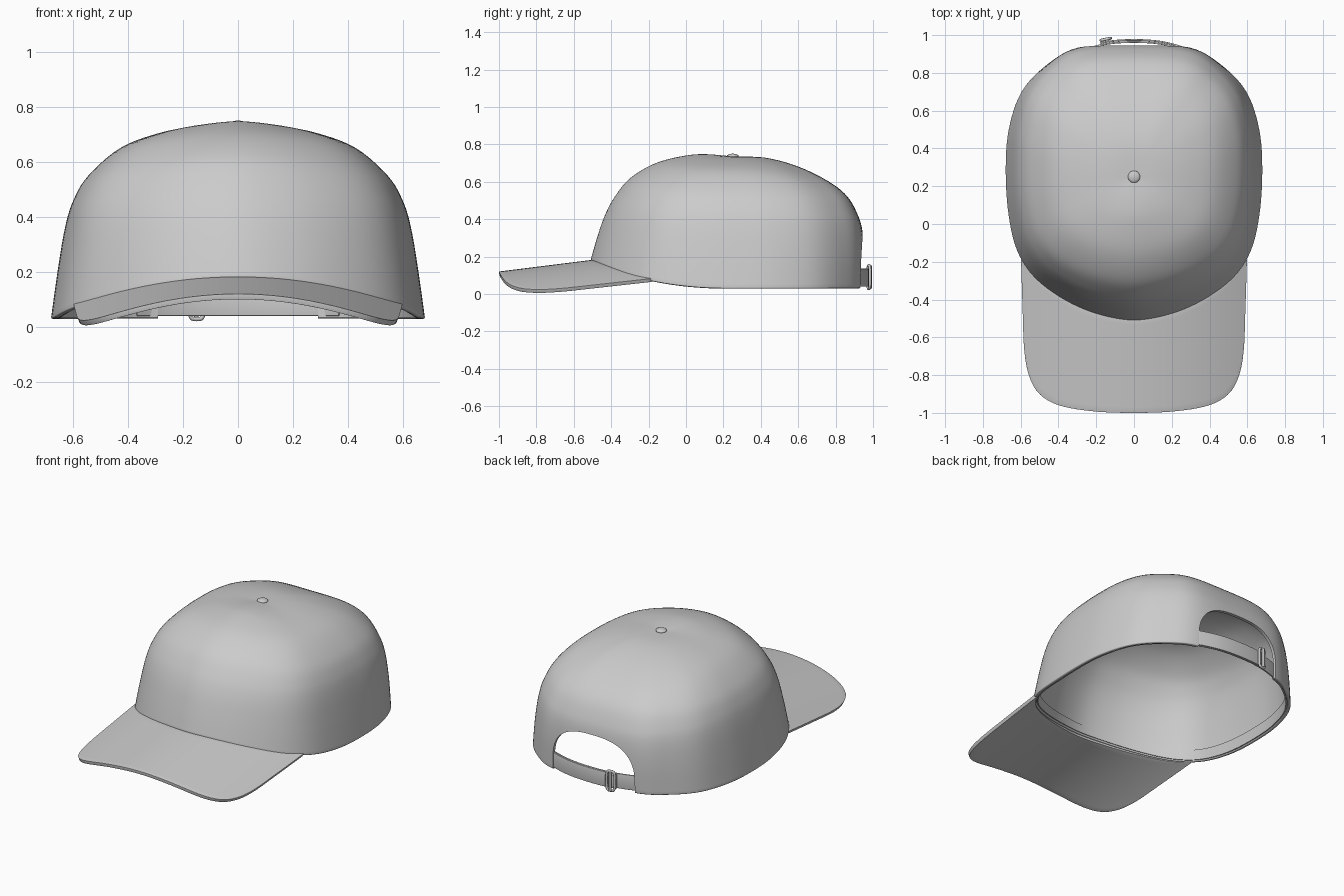
import bpy, bmesh, math
from mathutils import Vector

if "Cube" in bpy.data.objects:
    bpy.data.objects.remove(bpy.data.objects["Cube"])

CENTER = Vector((0, 0.25))


def spline(pts, t, closed=False):
    """Catmull-Rom point at parameter t (in control point units)."""
    n = len(pts)
    i = math.floor(t) if closed else max(0, min(n - 2, math.floor(t)))
    f = t - i
    p = [Vector(pts[k % n] if closed else pts[max(0, min(n - 1, k))]) for k in range(i - 1, i + 3)]
    return 0.5 * (2 * p[1] + (p[2] - p[0]) * f + (2 * p[0] - 5 * p[1] + 4 * p[2] - p[3]) * f * f
                  + (3 * p[1] - p[0] - 3 * p[2] + p[3]) * f ** 3)


def mesh_object(name, rows, closed=False):
    """Skin a grid of points, row by row."""
    bm = bmesh.new()
    vs = [[bm.verts.new(p) for p in row] for row in rows]
    n = len(rows[0])
    for a, b in zip(vs, vs[1:]):
        for c in range(n if closed else n - 1):
            d = (c + 1) % n
            bm.faces.new((a[c], a[d], b[d], b[c]))
    bmesh.ops.remove_doubles(bm, verts=bm.verts, dist=1e-4)
    me = bpy.data.meshes.new(name)
    bm.to_mesh(me)
    bm.free()
    ob = bpy.data.objects.new(name, me)
    bpy.context.collection.objects.link(ob)
    return ob


def finish(ob, thickness=0, bevel=0, cutter=None, angle=40):
    """Thicken, round, cut, bake the modifiers and smooth."""
    if thickness:
        m = ob.modifiers.new("thickness", 'SOLIDIFY')
        m.thickness, m.offset = thickness, -1
    if bevel:
        m = ob.modifiers.new("round", 'BEVEL')
        m.width, m.segments, m.limit_method = bevel, 3, 'ANGLE'
        m.angle_limit = math.radians(50)
    if cutter:
        m = ob.modifiers.new("cut", 'BOOLEAN')
        m.object, m.operation, m.solver = cutter, 'DIFFERENCE', 'EXACT'
    dg = bpy.context.evaluated_depsgraph_get()
    me = bpy.data.meshes.new_from_object(ob.evaluated_get(dg))
    ob.modifiers.clear()
    ob.data = me
    bpy.ops.object.select_all(action='DESELECT')
    ob.select_set(True)
    bpy.context.view_layer.objects.active = ob
    bpy.ops.object.shade_smooth_by_angle(angle=math.radians(angle))


# Crown: plan outline and front, side and back profiles (radius factor, height)
half = [(0, -.51), (.2, -.475), (.38, -.395), (.53, -.28), (.62, -.14), (.665, .05), (.68, .28),
        (.665, .5), (.6, .7), (.47, .845), (.3, .94), (0, .955)]
PLAN = half + [(-x, y) for x, y in half[-2:0:-1]]
FRONT = [(1, .18), (.955, .3), (.9, .42), (.83, .52), (.72, .62), (.54, .70), (.33, .74), (.18, .747), (0, .735)]
SIDE = [(1, .03), (.965, .2), (.925, .36), (.88, .46), (.8, .55), (.63, .65), (.42, .705), (.2, .732), (0, .735)]
BACK = [(.985, .03), (.995, .2), (.985, .33), (.95, .42), (.87, .52), (.73, .60), (.5, .68), (.25, .728), (0, .735)]


def crown_point(u, t, inset=0):
    d = spline(PLAN, u, True) - CENTER
    c = -d.normalized().y
    wf, wb = max(c, 0) ** 2.5, max(-c, 0) ** 2
    p = spline(FRONT, t) * wf + spline(BACK, t) * wb + spline(SIDE, t) * (1 - wf - wb)
    q = CENTER + d * p.x * (1 - inset / d.length)
    return Vector((q.x, q.y, p.y))


us = [i / 6 for i in range(len(PLAN) * 6)]

# Cutter for the rounded opening at the back
arch = [(-.29, -.1)]
for i in range(33):
    a = math.pi * (1 - i / 32)
    c, s = math.cos(a), math.sin(a)
    arch.append((math.copysign(abs(c) ** .75, c) * .29, .09 + .24 * abs(s) ** .75))
arch.append((.29, -.1))
bm = bmesh.new()
face = bm.faces.new([bm.verts.new((x, .7, z)) for x, z in arch])
ext = bmesh.ops.extrude_face_region(bm, geom=[face])
bmesh.ops.translate(bm, vec=(0, .5, 0), verts=[v for v in ext["geom"] if isinstance(v, bmesh.types.BMVert)])
bmesh.ops.recalc_face_normals(bm, faces=bm.faces)
me = bpy.data.meshes.new("opening_cutter")
bm.to_mesh(me)
bm.free()
cutter = bpy.data.objects.new("opening_cutter", me)
cutter.hide_render = True
bpy.context.collection.objects.link(cutter)

crown = mesh_object("crown", [[crown_point(u, 8 * r / 40) for u in us] for r in range(41)], True)
finish(crown, .02, .006, cutter)

# Sweatband inside the rim
band = mesh_object("sweatband", [[crown_point(u, t, .021) + Vector((0, 0, .004)) for u in us]
                                 for t in (0, .15, .3, .45)], True)
finish(band, .008, 0, cutter)
bpy.data.objects.remove(cutter)

# Brim: arched sheet between the crown rim and the outer outline
edge = [(0, -1), (.2, -.993), (.38, -.965), (.49, -.91), (.55, -.82), (.58, -.68), (.59, -.45), (.598, -.19)]
OUTER = [(-x, y) for x, y in edge[:0:-1]] + edge
rows = []
for r in range(17):
    row = []
    for i in range(65):
        k = i / 32 - 1
        inner = CENTER + (spline(PLAN, k * 3.7, True) - CENTER) * .99
        outer = spline(OUTER, 7 + 7 * k)
        p = outer.lerp(inner, r / 16)
        row.append((p.x, p.y, .12 + .125 * (p.y + 1) - .39 * p.x ** 2))
    rows.append(row)
brim = mesh_object("brim", rows)
finish(brim, .02, .005)

# Adjusting strap: full length inner layer and overlapping outer tail
STRAP = [(.37, .875), (.29, .918), (.15, .957), (0, .968), (-.15, .957), (-.29, .918), (-.37, .875)]


def strap(name, t0, t1, out):
    path = [spline(STRAP, t0 + (t1 - t0) * i / 32) for i in range(33)]
    ob = mesh_object(name, [[(p.x, p.y + out, z) for p in path] for z in (.04, .135)])
    finish(ob, .009, .002)


strap("strap", 0, 6, 0)
strap("strap_tail", .9, 4.2, .011)

# Buckle: rounded wire frame with a centre bar
cu = bpy.data.curves.new("buckle", 'CURVE')
cu.dimensions = '3D'
cu.bevel_depth, cu.bevel_resolution = .008, 3


def wire(points, cyclic):
    s = cu.splines.new('POLY')
    s.points.add(len(points) - 1)
    for q, p in zip(s.points, points):
        q.co = (*p, 1)
    s.use_cyclic_u = cyclic


loop = []
for i in range(32):
    a = math.tau * i / 32
    c, s = math.cos(a), math.sin(a)
    loop.append((math.copysign(abs(c) ** .5, c) * .026, 0, math.copysign(abs(s) ** .5, s) * .062))
wire(loop, True)
wire([(0, .008, -.062), (0, .008, .062)], False)
buckle = bpy.data.objects.new("buckle_curve", cu)
bpy.context.collection.objects.link(buckle)
dg = bpy.context.evaluated_depsgraph_get()
me = bpy.data.meshes.new_from_object(buckle.evaluated_get(dg))
bpy.data.objects.remove(buckle)
buckle = bpy.data.objects.new("buckle", me)
bpy.context.collection.objects.link(buckle)
buckle.location = (-.15, .978, .09)
buckle.rotation_euler.z = math.radians(12)
finish(buckle)

# Top button
bpy.ops.mesh.primitive_uv_sphere_add(segments=24, ring_count=12, radius=1, location=(0, .25, .737))
button = bpy.context.object
button.name = "top_button"
button.scale = (.032, .032, .013)
finish(button)
